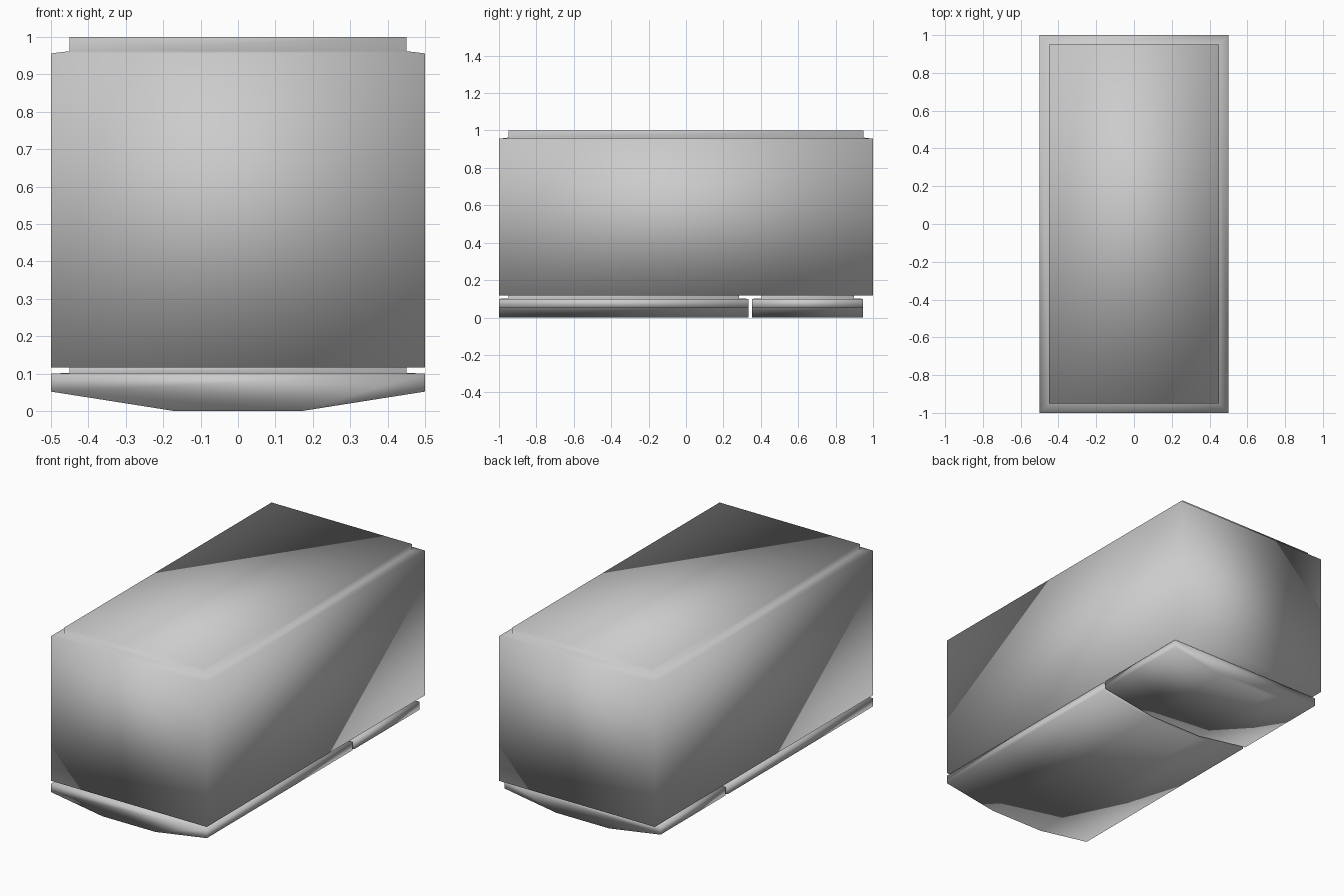
import bpy, bmesh
from mathutils import Vector

if "Cube" in bpy.data.objects:
    bpy.data.objects.remove(bpy.data.objects["Cube"])


def block(name, profile, y0, y1, inset, slope, rise):
    """Extrude an x-z profile along y, then raise an inset step on its top face."""
    bm = bmesh.new()
    end = bm.faces.new([bm.verts.new((x, y0, z)) for x, z in profile])
    ext = bmesh.ops.extrude_face_region(bm, geom=[end], use_keep_orig=True)
    bmesh.ops.translate(bm, vec=(0, y1 - y0, 0),
                        verts=[v for v in ext["geom"] if isinstance(v, bmesh.types.BMVert)])
    bmesh.ops.recalc_face_normals(bm, faces=bm.faces)
    bm.normal_update()
    top = max(bm.faces, key=lambda f: f.normal.z)
    # gently sloped ledge
    bmesh.ops.inset_region(bm, faces=[top], thickness=inset, use_even_offset=True)
    for v in top.verts:
        v.co.z += slope
    # upright wall of the step
    ext = bmesh.ops.extrude_face_region(bm, geom=[top])
    bmesh.ops.translate(bm, vec=Vector((0, 0, rise)),
                        verts=[v for v in ext["geom"] if isinstance(v, bmesh.types.BMVert)])
    if top.is_valid:
        bm.faces.remove(top)
    bmesh.ops.recalc_face_normals(bm, faces=bm.faces)
    mesh = bpy.data.meshes.new(name)
    bm.to_mesh(mesh)
    bm.free()
    for p in mesh.polygons:
        p.use_smooth = True
    obj = bpy.data.objects.new(name, mesh)
    bpy.context.collection.objects.link(obj)
    return obj


# Main box with a raised top panel
box = [(-0.5, 0.117), (0.5, 0.117), (0.5, 0.956), (-0.5, 0.956)]
block("main_body", box, -1.0, 1.0, 0.05, 0.006, 0.038)

# Two keeled plates underneath, each joined to the body by an inset neck
keel = [(-0.5, 0.1), (-0.5, 0.052), (-0.17, 0), (0.17, 0), (0.5, 0.052), (0.5, 0.1)]
block("front_base_plate", keel, -1.0, 0.333, 0.05, 0.002, 0.015)
block("rear_base_plate", keel, 0.353, 0.947, 0.05, 0.002, 0.015)
